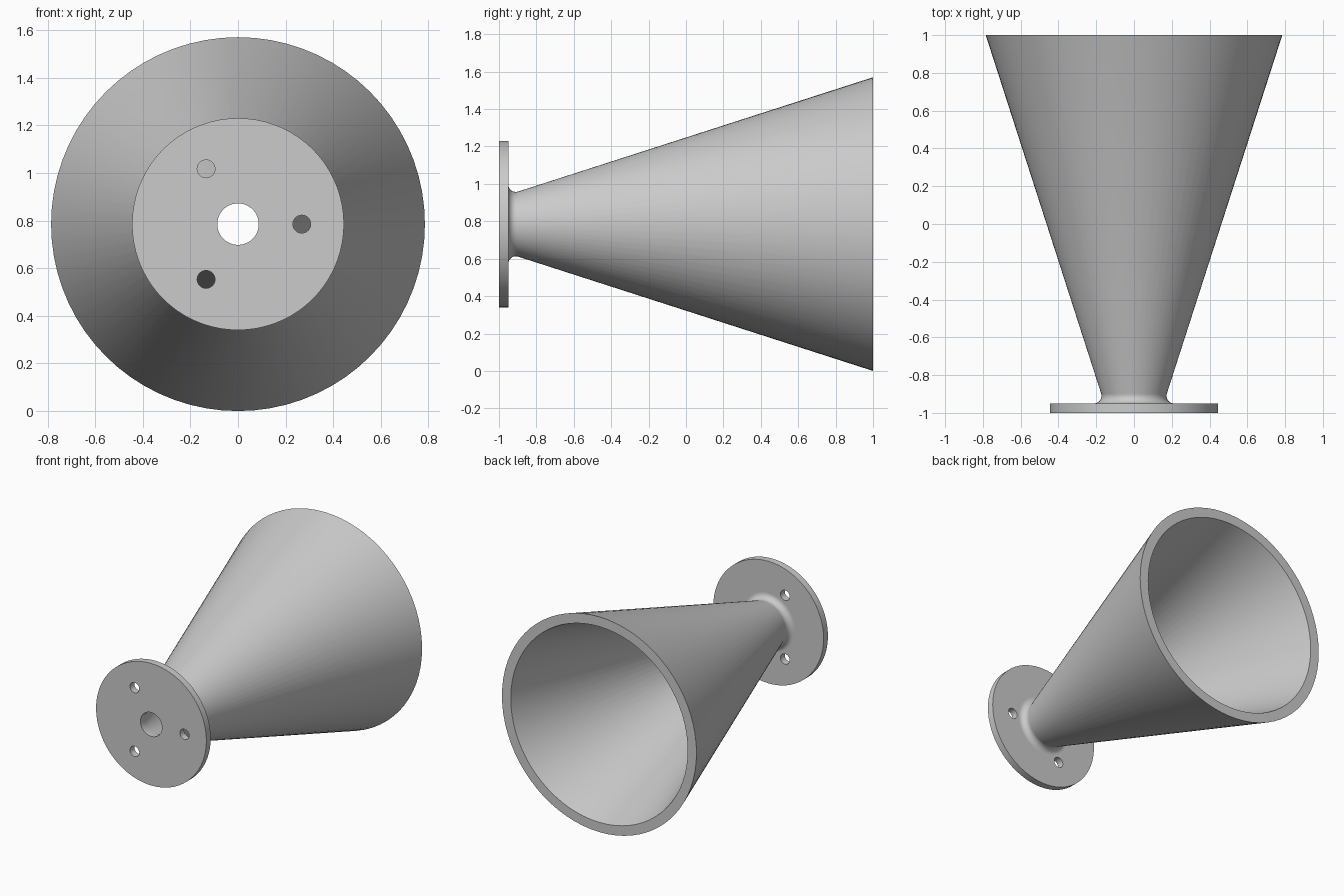
import bpy
import bmesh
import math
from mathutils import Matrix, Vector

if "Cube" in bpy.data.objects:
    bpy.data.objects.remove(bpy.data.objects["Cube"])

SEGMENTS = 72
AXIS_Z = 0.785          # height of the horn's axis
SLOPE = 0.322           # cone radius gained per unit of length
FILLET = 0.04
BACK = -0.95            # rear face of the flange

grey = bpy.data.materials.new("light grey")
grey.diffuse_color = (0.6, 0.6, 0.6, 1.0)
grey.use_nodes = True
grey.node_tree.nodes["Principled BSDF"].inputs["Base Color"].default_value = grey.diffuse_color


def lathe(name, profile):
    """Spin a closed (radius, y) profile around the horizontal axis."""
    bm = bmesh.new()
    rings = []
    for i in range(SEGMENTS):
        a = 2 * math.pi * i / SEGMENTS
        rings.append([bm.verts.new((r * math.cos(a), y, AXIS_Z + r * math.sin(a)))
                      for r, y in profile])
    n = len(profile)
    for i in range(SEGMENTS):
        p, q = rings[i], rings[(i + 1) % SEGMENTS]
        for j in range(n):
            k = (j + 1) % n
            bm.faces.new((p[j], p[k], q[k], q[j]))
    bmesh.ops.recalc_face_normals(bm, faces=bm.faces)
    mesh = bpy.data.meshes.new(name)
    bm.to_mesh(mesh)
    bm.free()
    obj = bpy.data.objects.new(name, mesh)
    bpy.context.collection.objects.link(obj)
    mesh.materials.append(grey)
    return obj


# Rounded joint between flange and cone, tangent to both
tilt = math.atan(SLOPE)
centre_y = BACK + FILLET
centre_r = 0.785 - SLOPE * (1 - centre_y) + FILLET / math.cos(tilt)
fillet = []
for i in range(9):
    a = (math.pi / 2 + tilt) * i / 8
    fillet.append((centre_r - FILLET * math.sin(a), centre_y - FILLET * math.cos(a)))

# Flange, rounded joint, hollow cone and straight bore in one wall
horn = lathe("flanged_horn", [
    (0.087, -1.0), (0.445, -1.0), (0.445, BACK), (centre_r + 0.004, BACK),
    *fillet,
    (0.785, 1.0), (0.714, 1.0), (0.087, -0.947),
])

# Three bolt holes through the flange
bm = bmesh.new()
for i in range(3):
    a = 2 * math.pi * i / 3
    spot = Vector((0.268 * math.cos(a), -0.985, AXIS_Z + 0.268 * math.sin(a)))
    bmesh.ops.create_cone(
        bm, cap_ends=True, segments=32, radius1=0.0375, radius2=0.0375, depth=0.12,
        matrix=Matrix.Translation(spot) @ Matrix.Rotation(math.pi / 2, 4, 'X'))
mesh = bpy.data.meshes.new("bolt_hole_cutter")
bm.to_mesh(mesh)
bm.free()
mesh.materials.append(grey)
cutter = bpy.data.objects.new("bolt_hole_cutter", mesh)
cutter.hide_render = True
bpy.context.collection.objects.link(cutter)

mod = horn.modifiers.new("bolt_holes", 'BOOLEAN')
mod.operation = 'DIFFERENCE'
mod.solver = 'EXACT'
mod.object = cutter
bpy.context.view_layer.objects.active = horn
horn.select_set(True)
bpy.ops.object.modifier_apply(modifier=mod.name)
bpy.data.objects.remove(cutter)

# Smooth curved walls, crisp rims
bpy.ops.object.shade_smooth_by_angle(angle=math.radians(30))
